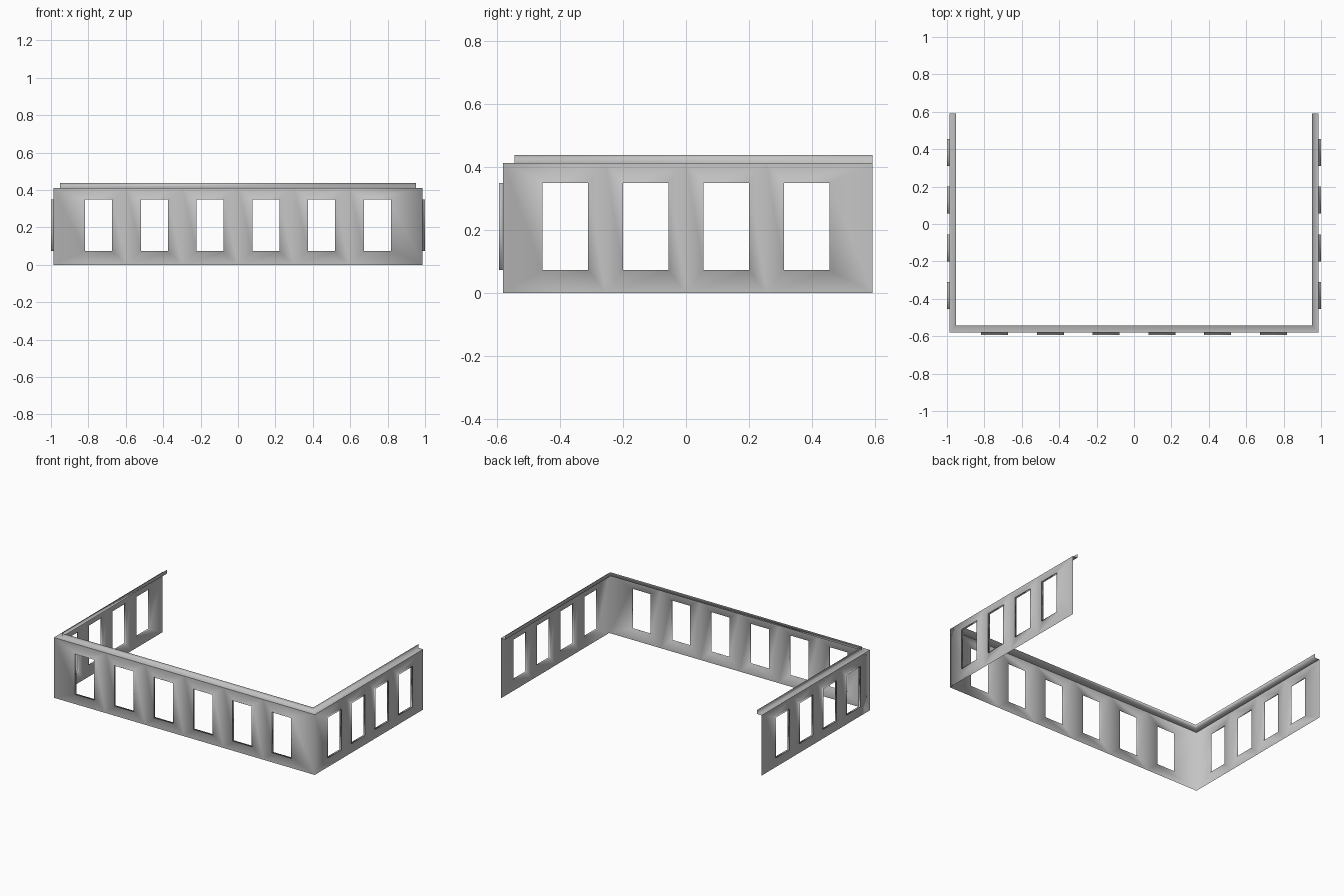
import bpy, bmesh
from mathutils import Vector

if "Cube" in bpy.data.objects:
    bpy.data.objects.remove(bpy.data.objects["Cube"], do_unlink=True)

WALL_X, FRONT_Y, BACK_Y = 0.987, -0.58, 0.592
WALL_TOP, LIP_TOP, LIP_IN = 0.412, 0.438, 0.036
SILL, HEAD, REVEAL, HALF_WIDTH = 0.073, 0.349, 0.0135, 0.072

grey = bpy.data.materials.new("wall grey")
grey.use_nodes = True
grey.diffuse_color = (0.55, 0.55, 0.55, 1)
grey.node_tree.nodes["Principled BSDF"].inputs["Base Color"].default_value = (0.55, 0.55, 0.55, 1)


def finish(bm, name):
    bmesh.ops.remove_doubles(bm, verts=bm.verts[:], dist=0.0005)
    for face in bm.faces:
        face.smooth = True
    mesh = bpy.data.meshes.new(name)
    bm.to_mesh(mesh)
    bm.free()
    mesh.materials.append(grey)
    obj = bpy.data.objects.new(name, mesh)
    bpy.context.collection.objects.link(obj)
    return obj


def add_wall(bm, place, normal, bounds, centres):
    """Row of panels, each a frame around a window with a shallow outward reveal."""
    for left, right, c in zip(bounds, bounds[1:], centres):
        def ring(a, b, low, high, push=0):
            corners = ((a, low), (b, low), (b, high), (a, high))
            return [bm.verts.new(place(u, z) + normal * push) for u, z in corners]
        a, b = c - HALF_WIDTH, c + HALF_WIDTH
        rings = [ring(left, right, 0, WALL_TOP),
                 ring(a, b, SILL, HEAD),
                 ring(a, b, SILL, HEAD, REVEAL)]
        for outer, inner in zip(rings, rings[1:]):
            for i in range(4):
                j = (i + 1) % 4
                bm.faces.new((outer[i], outer[j], inner[j], inner[i]))


# Window walls: one front wall and two side walls, joined at the corners
bm = bmesh.new()
front_bounds = [-WALL_X, -0.596, -0.298, 0, 0.298, 0.596, WALL_X]
front_centres = [0.298 * (i - 2.5) for i in range(6)]
add_wall(bm, lambda u, z: Vector((u, FRONT_Y, z)), Vector((0, -1, 0)),
         front_bounds, front_centres)

side_bounds = [FRONT_Y, -0.255, 0, 0.255, BACK_Y]
side_centres = [0.255 * (i - 1.5) for i in range(4)]
add_wall(bm, lambda u, z: Vector((WALL_X, u, z)), Vector((1, 0, 0)),
         side_bounds, side_centres)
add_wall(bm, lambda u, z: Vector((-WALL_X, -u, z)), Vector((-1, 0, 0)),
         [-v for v in reversed(side_bounds)], side_centres)
finish(bm, "window_walls")

# Top lip: flat ledge stepping inward, then a short upstand, mitred at corners
bm = bmesh.new()
rows = []
for inset, z in ((0, WALL_TOP), (LIP_IN, WALL_TOP), (LIP_IN, LIP_TOP)):
    x, y = WALL_X - inset, FRONT_Y + inset
    path = ((-x, BACK_Y), (-x, y), (x, y), (x, BACK_Y))
    rows.append([bm.verts.new((px, py, z)) for px, py in path])
for low, high in zip(rows, rows[1:]):
    for i in range(3):
        bm.faces.new((low[i], low[i + 1], high[i + 1], high[i]))
lip = finish(bm, "top_lip")
